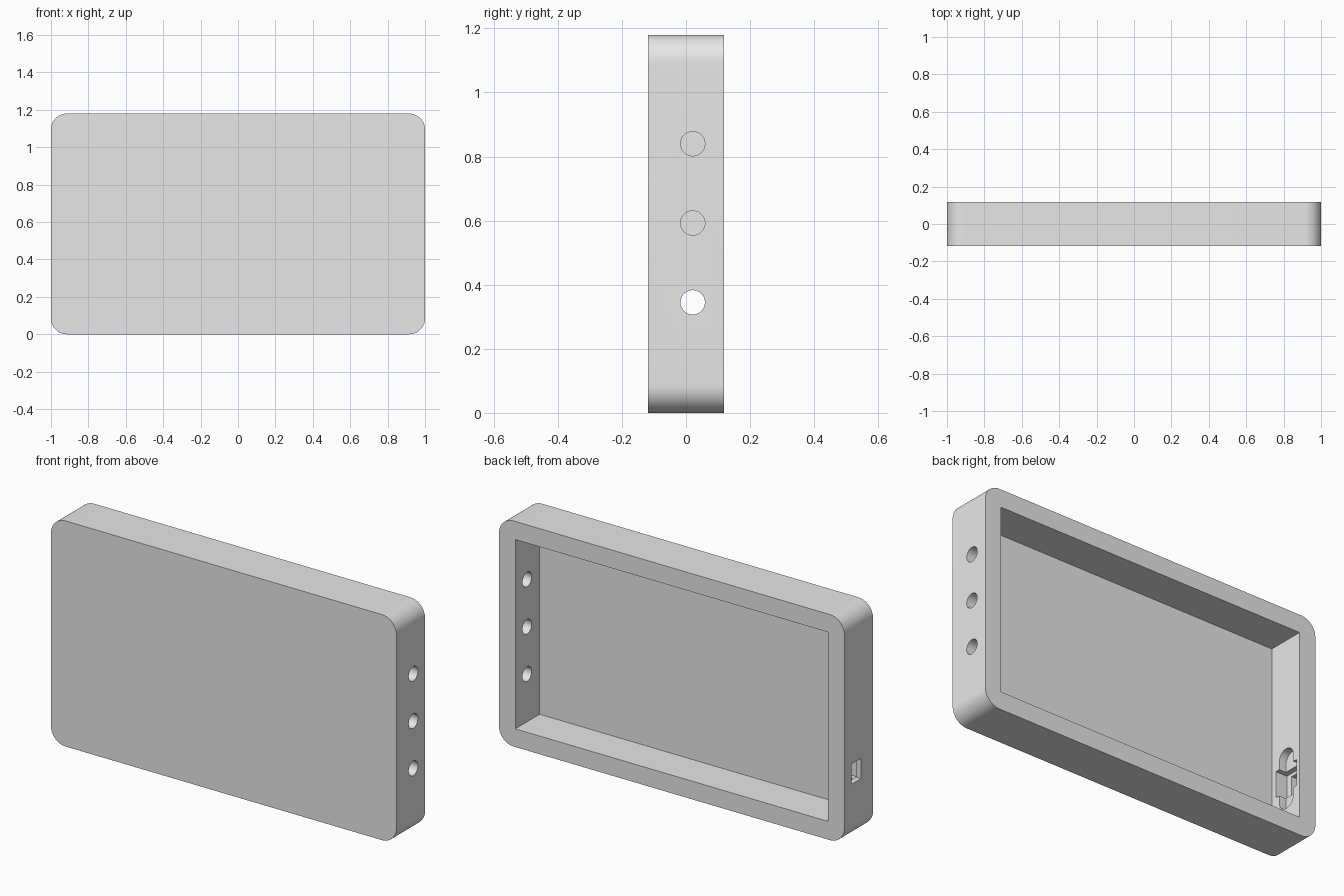
import bpy, bmesh, math
from mathutils import Matrix, Vector

cube = bpy.data.objects.get("Cube")
if cube:
    bpy.data.objects.remove(cube, do_unlink=True)

W, D, H = 2.0, 0.236, 1.18       # overall size
WALL, FLOOR = 0.095, 0.036       # rim and front panel thickness
PORT_Y, PORT_Z = 0.021, 0.345    # centre line of the side openings
PITCH = 0.2475                   # spacing of the button holes

grey = bpy.data.materials.new("light_grey")
grey.use_nodes = True
colour = (0.8, 0.8, 0.8, 1)
grey.diffuse_color = colour
grey.node_tree.nodes["Principled BSDF"].inputs["Base Color"].default_value = colour


def rounded_outline(w, h, r, steps):
    """Points of a rounded rectangle centred on the origin."""
    points = []
    for i, (sx, sy) in enumerate([(1, 1), (-1, 1), (-1, -1), (1, -1)]):
        cx, cy = sx * (w / 2 - r), sy * (h / 2 - r)
        for k in range(steps + 1):
            a = (i + k / steps) * math.pi / 2
            points.append((cx + r * math.cos(a), cy + r * math.sin(a)))
    return points


def prism(name, points, axis, start, end, a=0, b=0):
    """Extrude a 2D outline along x (points are y, z) or y (points are x, z)."""
    def place(u, v, t):
        return (t, u + a, v + b) if axis == "x" else (u + a, t, v + b)
    bm = bmesh.new()
    face = bm.faces.new([bm.verts.new(place(u, v, start)) for u, v in points])
    out = bmesh.ops.extrude_face_region(bm, geom=[face])
    moved = [g for g in out["geom"] if isinstance(g, bmesh.types.BMVert)]
    offset = Vector(place(0, 0, end)) - Vector(place(0, 0, start))
    bmesh.ops.translate(bm, verts=moved, vec=offset)
    bmesh.ops.remove_doubles(bm, verts=bm.verts, dist=1e-5)
    bmesh.ops.recalc_face_normals(bm, faces=bm.faces)
    mesh = bpy.data.meshes.new(name)
    bm.to_mesh(mesh)
    bm.free()
    mesh.materials.append(grey)
    obj = bpy.data.objects.new(name, mesh)
    bpy.context.collection.objects.link(obj)
    return obj


def rectangle(w, h):
    return [(-w / 2, -h / 2), (w / 2, -h / 2), (w / 2, h / 2), (-w / 2, h / 2)]


def circle(r, n=48):
    return [(r * math.cos(i * math.tau / n), r * math.sin(i * math.tau / n)) for i in range(n)]


# Rounded tray with its open side at the back
case = prism("case", rounded_outline(W, H, 0.085, 16), "y", -D / 2, D / 2, 0, H / 2)

# Main cavity
cutters = [prism("cavity_cutter", rectangle(W - 2 * WALL, H - 2 * WALL), "y",
                 -D / 2 + FLOOR, D, 0, H / 2)]

# Three button holes through the left wall
for i in range(3):
    cutters.append(prism(f"button_hole_cutter_{i + 1}", circle(0.038), "x",
                         W / 2 - 0.2, W / 2 + 0.1, PORT_Y, PORT_Z + i * PITCH))

# Connector opening in the right wall: slot, socket pocket and board recess
inner = -W / 2 + WALL
cutters += [
    prism("slot_cutter", rectangle(0.08, 0.105), "x", -W / 2 - 0.1, inner + 0.05, PORT_Y, PORT_Z),
    prism("socket_cutter", rectangle(0.15, 0.14), "x", inner - 0.067, inner + 0.05, PORT_Y, PORT_Z),
    prism("board_cutter", rounded_outline(0.1, 0.32, 0.0499, 12), "x",
          inner - 0.04, inner + 0.06, PORT_Y, PORT_Z),
]

bpy.context.view_layer.objects.active = case
case.select_set(True)
for cutter in cutters:
    mod = case.modifiers.new(cutter.name, "BOOLEAN")
    mod.operation = "DIFFERENCE"
    mod.solver = "EXACT"
    mod.object = cutter
    bpy.ops.object.modifier_apply(modifier=mod.name)
    bpy.data.objects.remove(cutter, do_unlink=True)

for obj in bpy.context.selected_objects:
    obj.select_set(obj == case)
bpy.ops.object.shade_smooth_by_angle(angle=math.radians(30))
